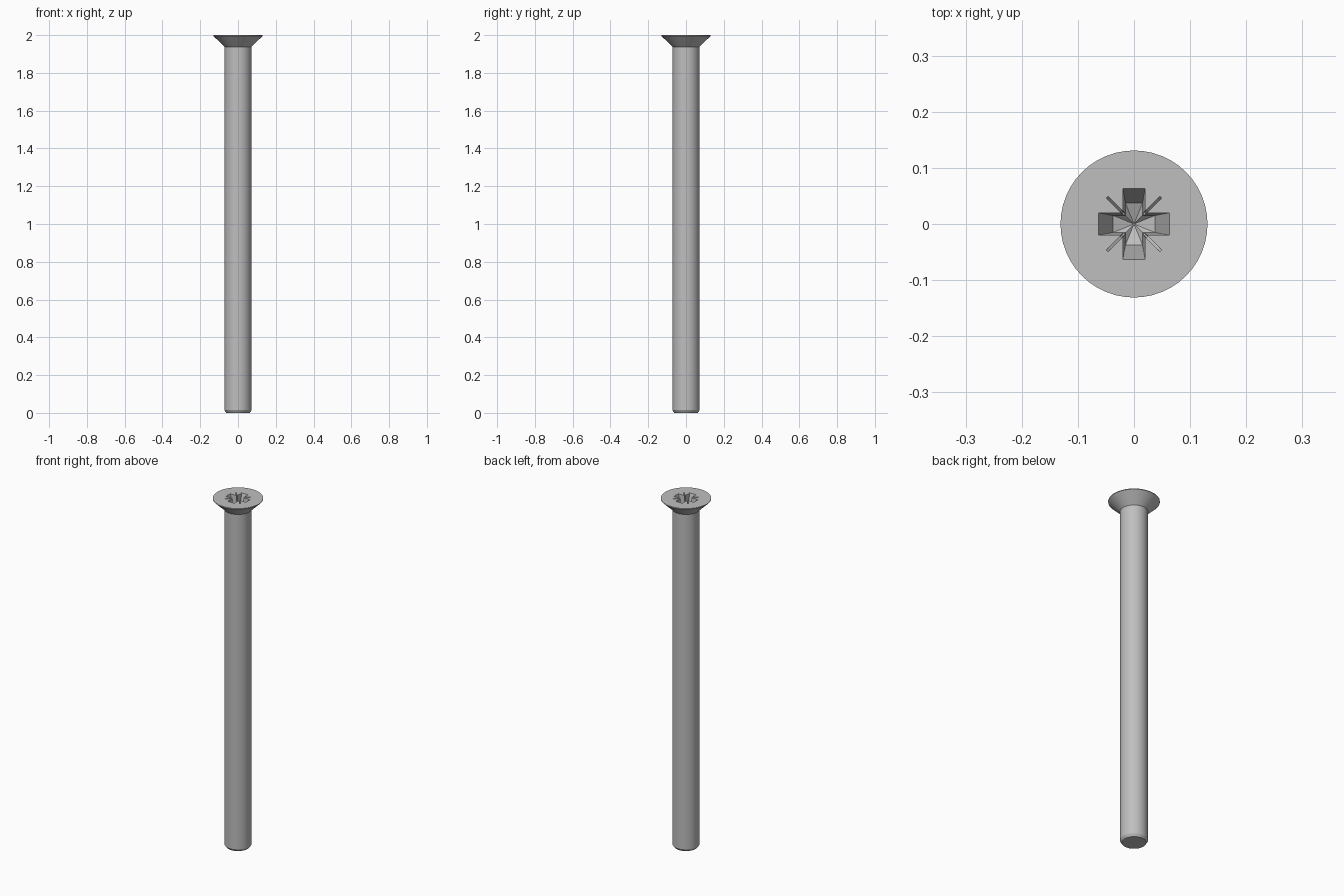
import bpy, bmesh, math

cube = bpy.data.objects.get("Cube")
if cube:
    bpy.data.objects.remove(cube, do_unlink=True)

steel = bpy.data.materials.new("grey steel")
steel.use_nodes = True
colour = (0.52, 0.52, 0.52, 1)
steel.diffuse_color = colour
steel.node_tree.nodes["Principled BSDF"].inputs["Base Color"].default_value = colour


def make_object(name, bm):
    bmesh.ops.recalc_face_normals(bm, faces=bm.faces)
    mesh = bpy.data.meshes.new(name)
    bm.to_mesh(mesh)
    bm.free()
    mesh.materials.append(steel)
    ob = bpy.data.objects.new(name, mesh)
    bpy.context.collection.objects.link(ob)
    return ob


def lathe(name, profile, steps=48):
    """Turn an (r, z) profile around the z axis."""
    bm = bmesh.new()
    verts = [bm.verts.new((r, 0, z)) for r, z in profile]
    edges = [bm.edges.new(pair) for pair in zip(verts, verts[1:])]
    bmesh.ops.spin(bm, geom=verts + edges, cent=(0, 0, 0), axis=(0, 0, 1),
                   angle=math.tau, steps=steps, use_merge=True)
    bmesh.ops.remove_doubles(bm, verts=bm.verts, dist=1e-5)
    return make_object(name, bm)


def cross_cutter(name, levels, apex, turn=0):
    """Loft a cross through (reach, half width, z) levels to a pointed floor."""
    bm = bmesh.new()
    rings = []
    for reach, half, z in levels:
        ring = []
        for quarter in range(4):
            a = turn + quarter * math.pi / 2
            c, s = math.cos(a), math.sin(a)
            for x, y in ((reach, -half), (reach, half), (half, half)):
                ring.append(bm.verts.new((x * c - y * s, x * s + y * c, z)))
        rings.append(ring)
    n = len(rings[0])
    bm.faces.new(rings[0])
    for upper, lower in zip(rings, rings[1:]):
        for i in range(n):
            j = (i + 1) % n
            bm.faces.new((upper[i], upper[j], lower[j], lower[i]))
    tip = bm.verts.new((0, 0, apex))
    for i in range(n):
        bm.faces.new((rings[-1][i], rings[-1][(i + 1) % n], tip))
    ob = make_object(name, bm)
    ob.hide_render = True
    return ob


# Shank with chamfered tip and countersunk head
screw = lathe("countersunk_screw", [
    (0, 0), (0.062, 0), (0.071, 0.014), (0.071, 1.938),
    (0.131, 1.996), (0.131, 2.0), (0, 2.0)])

# Cross recess and the thin diagonal marks between its arms
cutters = [
    cross_cutter("drive_recess", [(0.067, 0.0205, 2.01), (0.063, 0.02, 2.0),
                                  (0.037, 0.015, 1.92)], 1.905),
    cross_cutter("diagonal_marks", [(0.071, 0.0025, 2.01), (0.068, 0.0025, 2.0),
                                    (0.028, 0.0018, 1.935)], 1.93, math.pi / 4),
]
bpy.ops.object.select_all(action="DESELECT")
screw.select_set(True)
bpy.context.view_layer.objects.active = screw
for cutter in cutters:
    cut = screw.modifiers.new(cutter.name, "BOOLEAN")
    cut.operation = "DIFFERENCE"
    cut.solver = "EXACT"
    cut.object = cutter
    bpy.ops.object.modifier_apply(modifier=cut.name)
    bpy.data.objects.remove(cutter, do_unlink=True)

bpy.ops.object.shade_smooth_by_angle(angle=math.radians(25))
